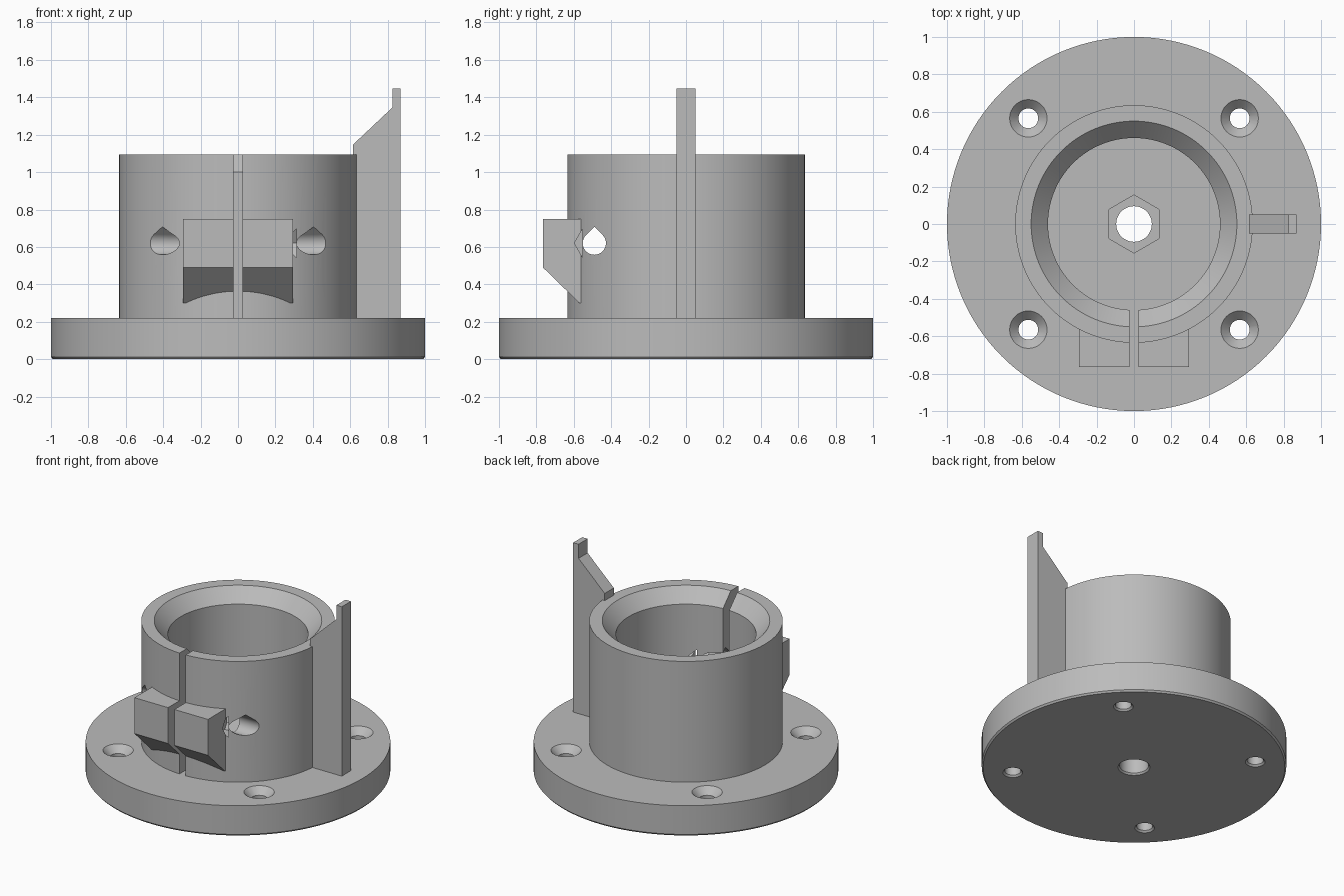
import bpy, bmesh, math
from mathutils import Vector

cube = bpy.data.objects.get("Cube")
if cube:
    bpy.data.objects.remove(cube, do_unlink=True)

GREY = (0.5, 0.5, 0.5, 1)
plastic = bpy.data.materials.new("grey_plastic")
plastic.diffuse_color = GREY
plastic.use_nodes = True
plastic.node_tree.nodes["Principled BSDF"].inputs["Base Color"].default_value = GREY


def finish_mesh(name, bm):
    bmesh.ops.remove_doubles(bm, verts=bm.verts, dist=1e-5)
    bmesh.ops.recalc_face_normals(bm, faces=bm.faces)
    mesh = bpy.data.meshes.new(name)
    bm.to_mesh(mesh)
    bm.free()
    mesh.materials.append(plastic)
    obj = bpy.data.objects.new(name, mesh)
    bpy.context.collection.objects.link(obj)
    return obj


def lathe(name, profile, steps, centre=(0, 0)):
    """Revolve a closed (radius, z) profile around a vertical axis."""
    bm = bmesh.new()
    rings = []
    for i in range(steps):
        a = math.tau * i / steps
        rings.append([bm.verts.new((centre[0] + r * math.cos(a), centre[1] + r * math.sin(a), z))
                      for r, z in profile])
    n = len(profile)
    for i in range(steps):
        a, b = rings[i], rings[(i + 1) % steps]
        for j in range(n):
            k = (j + 1) % n
            if profile[j][0] + profile[k][0] > 0:
                bm.faces.new((a[j], b[j], b[k], a[k]))
    return finish_mesh(name, bm)


def prism(name, outline, axis, low, high):
    """Extrude a 2D outline along the x, y or z axis (0, 1, 2)."""
    bm = bmesh.new()

    def place(p, depth):
        co = list(p)
        co.insert(axis, depth)
        return bm.verts.new(Vector(co))
    a = [place(p, low) for p in outline]
    b = [place(p, high) for p in outline]
    bm.faces.new(a)
    bm.faces.new(b)
    for i in range(len(a)):
        j = (i + 1) % len(a)
        bm.faces.new((a[i], a[j], b[j], b[i]))
    return finish_mesh(name, bm)


def box_outline(x0, x1, y0, y1):
    return [(x0, y0), (x1, y0), (x1, y1), (x0, y1)]


def hexagon(cx, cy, radius, turn):
    return [(cx + radius * math.cos(turn + i * math.pi / 3),
             cy + radius * math.sin(turn + i * math.pi / 3)) for i in range(6)]


def carve(obj, cutters):
    for c in cutters:
        mod = obj.modifiers.new("cut", 'BOOLEAN')
        mod.operation, mod.solver, mod.object = 'DIFFERENCE', 'EXACT', c
    bpy.context.view_layer.update()
    result = bpy.data.meshes.new_from_object(
        obj.evaluated_get(bpy.context.evaluated_depsgraph_get()))
    obj.modifiers.clear()
    obj.data = result


# Base flange with a centre bore and chamfered lower edges
TOP = 0.22
flange = lathe("base_flange", [(0.105, 0), (0.99, 0), (1, 0.012), (1, TOP),
                               (0.095, TOP), (0.095, 0.012)], 128)
nut_recess = prism("nut_recess_cutter", hexagon(0, 0, 0.155, math.pi / 2), 2, 0.12, 0.3)
screw_cutters = [
    lathe("screw_cutter", [(0, -0.01), (0.075, -0.01), (0.053, 0.012), (0.053, 0.172),
                           (0.11, 0.23), (0, 0.23)], 32, (0.565 * sx, 0.565 * sy))
    for sx in (-1, 1) for sy in (-1, 1)]
carve(flange, [nut_recess] + screw_cutters)

# Split cup with a bevelled mouth
cup = lathe("split_cup", [(0.46, TOP), (0.635, TOP), (0.635, 1.095),
                          (0.55, 1.095), (0.46, 1.0)], 128)

# Clamp lug across the split, with a sloped underside
lug = prism("clamp_lug", [(-0.765, 0.75), (-0.765, 0.49), (-0.57, 0.3),
                          (-0.556, 0.3), (-0.556, 0.75)], 0, -0.295, 0.295)

# Split, teardrop bolt channel and captive nut pocket
slot = prism("slot_cutter", box_outline(-0.025, 0.025, -0.9, -0.3), 2, 0.1, 1.3)
BOLT_Y, BOLT_Z, BOLT_R = -0.49, 0.62, 0.062
teardrop = [(BOLT_Y, BOLT_Z + BOLT_R * math.sqrt(2))]
for i in range(25):
    a = math.radians(135 + 270 * i / 24)
    teardrop.append((BOLT_Y + BOLT_R * math.cos(a), BOLT_Z + BOLT_R * math.sin(a)))
channel = prism("bolt_cutter", teardrop, 0, -0.8, 0.8)
pocket = prism("nut_pocket_cutter", hexagon(BOLT_Y, BOLT_Z, 0.107, 0), 0, 0.2, 0.312)
carve(cup, [slot, channel, pocket])
carve(lug, [slot, pocket])

# Upright fin on the left side
fin = prism("side_fin", [(0.615, TOP), (0.868, TOP), (0.868, 1.447), (0.825, 1.447),
                         (0.825, 1.345), (0.615, 1.147)], 1, -0.052, 0.052)

# Remove the cutters and shade the parts
for c in [nut_recess, slot, channel, pocket] + screw_cutters:
    bpy.data.objects.remove(c, do_unlink=True)
for obj in (flange, cup, lug, fin):
    bpy.ops.object.select_all(action='DESELECT')
    obj.select_set(True)
    bpy.context.view_layer.objects.active = obj
    bpy.ops.object.shade_smooth_by_angle(angle=math.radians(25))
